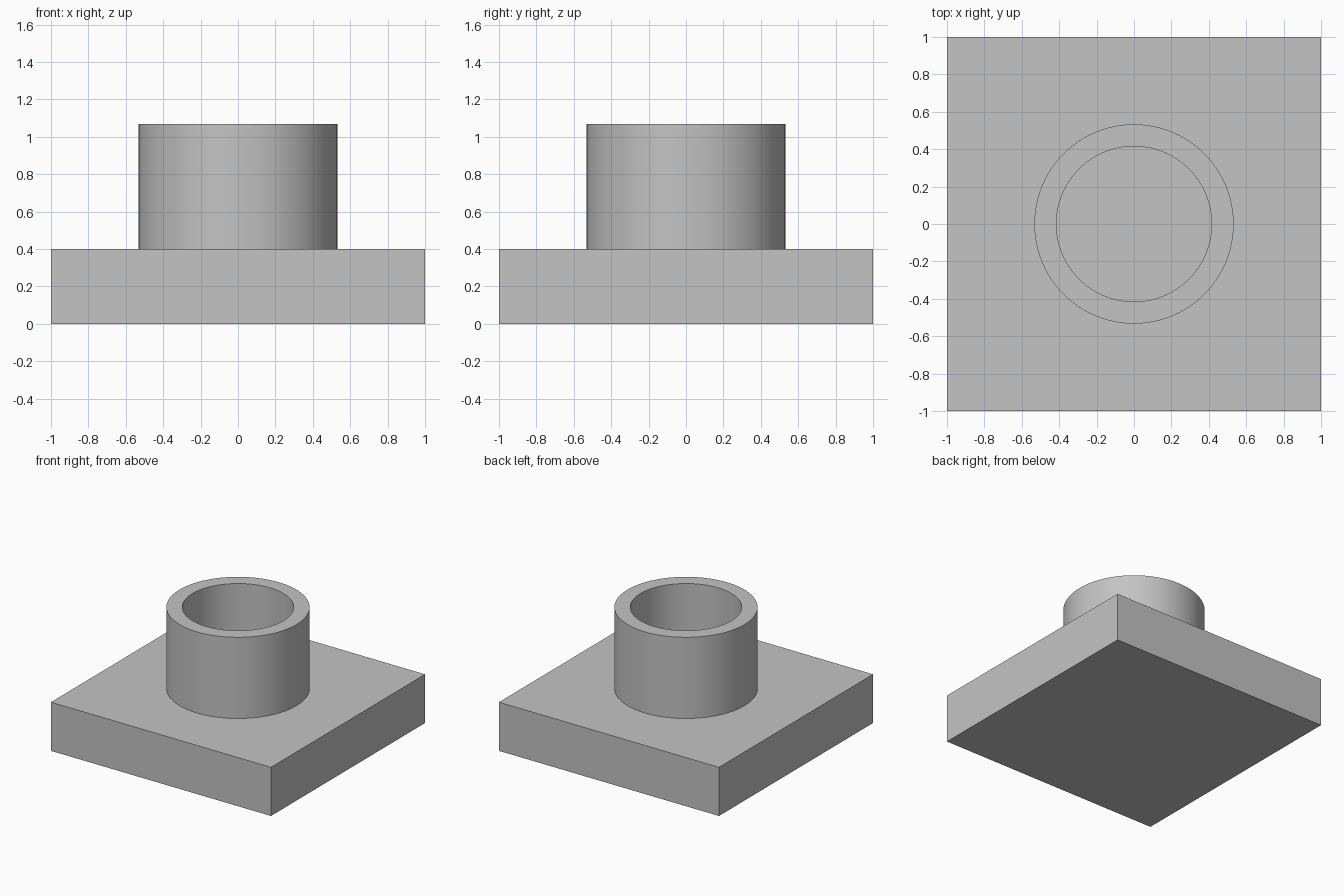
import bpy
import bmesh
import math

cube = bpy.data.objects.get("Cube")
if cube:
    bpy.data.objects.remove(cube, do_unlink=True)

BASE_TOP = 0.4
RIM_TOP = 1.067
OUTER_R = 0.533
INNER_R = 0.415

# Plain grey material
grey = bpy.data.materials.new("plain_grey")
grey.use_nodes = True
colour = (0.55, 0.55, 0.55, 1)
grey.diffuse_color = colour
grey.node_tree.nodes["Principled BSDF"].inputs["Base Color"].default_value = colour


def make_object(name, bm):
    bmesh.ops.recalc_face_normals(bm, faces=bm.faces)
    mesh = bpy.data.meshes.new(name)
    bm.to_mesh(mesh)
    bm.free()
    mesh.materials.append(grey)
    obj = bpy.data.objects.new(name, mesh)
    bpy.context.collection.objects.link(obj)
    return obj


# Square base slab
bm = bmesh.new()
bmesh.ops.create_cube(bm, size=1)
bmesh.ops.scale(bm, vec=(2, 2, BASE_TOP), verts=bm.verts)
bmesh.ops.translate(bm, vec=(0, 0, BASE_TOP / 2), verts=bm.verts)
make_object("base_slab", bm)

# Hollow collar: a rectangular wall section spun around z
bm = bmesh.new()
section = [(INNER_R, BASE_TOP), (OUTER_R, BASE_TOP), (OUTER_R, RIM_TOP), (INNER_R, RIM_TOP)]
verts = [bm.verts.new((r, 0, z)) for r, z in section]
edges = [bm.edges.new((verts[i], verts[(i + 1) % 4])) for i in range(4)]
bmesh.ops.spin(bm, geom=verts + edges, cent=(0, 0, 0), axis=(0, 0, 1),
               angle=math.tau, steps=96, use_merge=True)
bmesh.ops.remove_doubles(bm, verts=bm.verts, dist=0.0001)
collar = make_object("hollow_collar", bm)

# Smooth walls with sharp rims
bpy.ops.object.select_all(action="DESELECT")
collar.select_set(True)
bpy.context.view_layer.objects.active = collar
bpy.ops.object.shade_smooth_by_angle(angle=math.radians(30))
